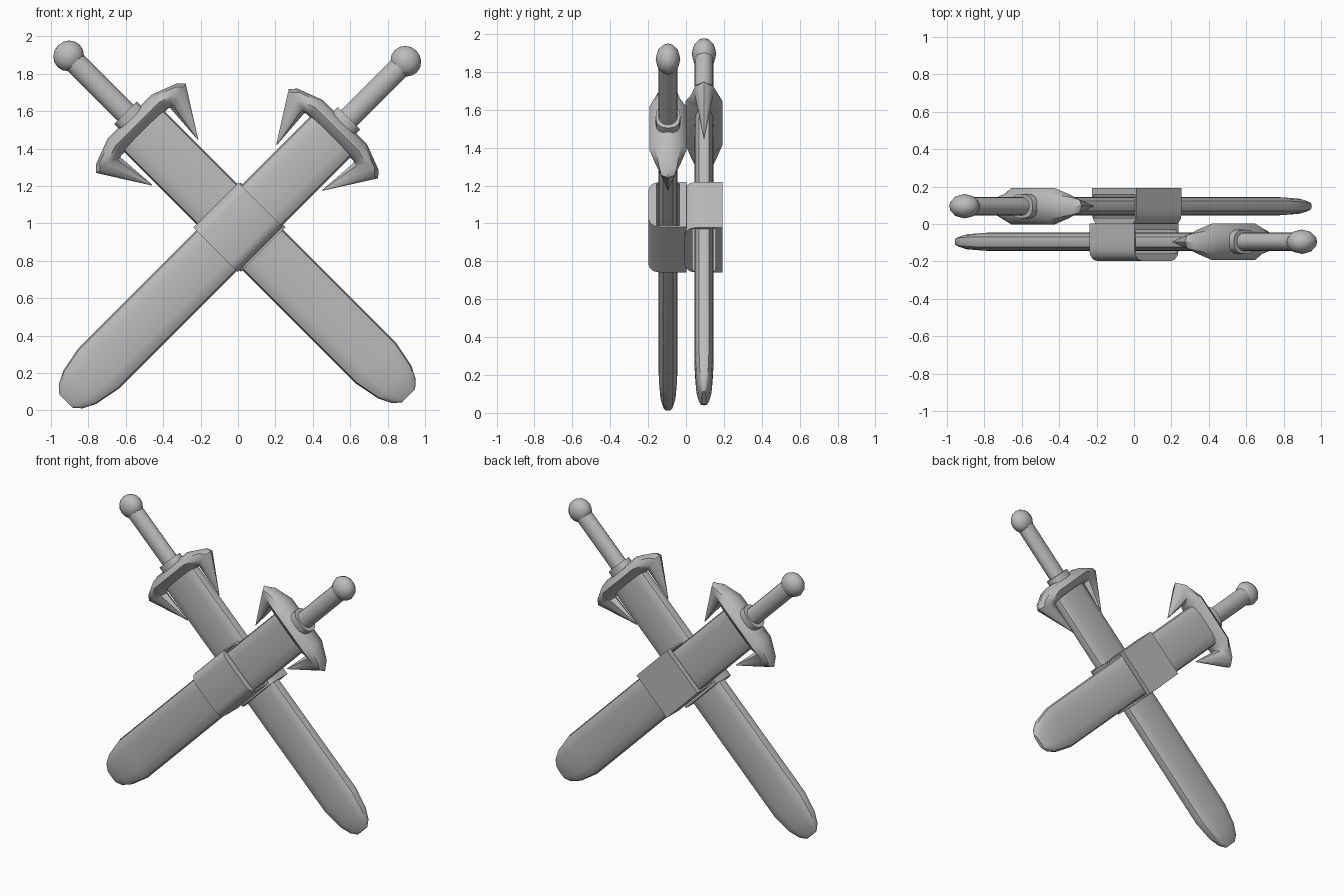
import bpy, bmesh, math
from mathutils import Matrix, Vector

cube = bpy.data.objects.get("Cube")
if cube:
    bpy.data.objects.remove(cube, do_unlink=True)

grey = bpy.data.materials.new("plain_grey")
grey.use_nodes = True
GREY = (0.5, 0.5, 0.5, 1)
grey.diffuse_color = GREY
grey.node_tree.nodes["Principled BSDF"].inputs["Base Color"].default_value = GREY


def finish(bm, name, place, angle):
    """Turn a bmesh into a placed, shaded object."""
    bmesh.ops.recalc_face_normals(bm, faces=bm.faces)
    mesh = bpy.data.meshes.new(name)
    bm.to_mesh(mesh)
    bm.free()
    mesh.materials.append(grey)
    obj = bpy.data.objects.new(name, mesh)
    bpy.context.collection.objects.link(obj)
    obj.matrix_world = place
    bpy.ops.object.select_all(action='DESELECT')
    obj.select_set(True)
    bpy.context.view_layer.objects.active = obj
    bpy.ops.object.shade_smooth_by_angle(angle=math.radians(angle))


def loft(rings, name, place, angle=40, closed=False):
    """Skin a list of rings; cap the ends, or join them into a loop."""
    bm = bmesh.new()
    loops = [[bm.verts.new(p) for p in ring] for ring in rings]
    n = len(loops[0])
    pairs = list(zip(loops, loops[1:]))
    if closed:
        pairs.append((loops[-1], loops[0]))
    else:
        bm.faces.new(loops[0])
        bm.faces.new(loops[-1])
    for a, b in pairs:
        for i in range(n):
            j = (i + 1) % n
            bm.faces.new((a[i], a[j], b[j], b[i]))
    finish(bm, name, place, angle)


def oval(rx, ry, z, power=1.0, n=16):
    """Horizontal ring; a power under 1 makes it squarer."""
    def bend(t):
        return math.copysign(abs(t) ** power, t)
    turns = [math.tau * i / n for i in range(n)]
    return [Vector((rx * bend(math.cos(t)), ry * bend(math.sin(t)), z)) for t in turns]


def rib(inner, outer, depth, n=8):
    """Oval ring spanning two points of the guard's outline."""
    a, b = Vector((inner[0], 0, inner[1])), Vector((outer[0], 0, outer[1]))
    mid, half = (a + b) / 2, (b - a) / 2
    turns = [math.tau * i / n for i in range(n)]
    return [mid + half * math.cos(t) + Vector((0, depth * math.sin(t), 0)) for t in turns]


def build_sword(side, y, tilt, slide, centre_x):
    turn = Matrix.Rotation(math.radians(tilt), 4, 'Y')
    sleeve_place = Matrix.Translation((centre_x, y, 0.98)) @ turn
    place = Matrix.Translation((0.01, y, 0.98)) @ turn @ Matrix.Translation((0, 0, slide))

    # Blade with a rounded tip
    blade = [(0.05, 0.012, -1.295), (0.09, 0.028, -1.26), (0.125, 0.042, -1.19),
             (0.153, 0.05, -1.05), (0.153, 0.05, 0.76)]
    loft([oval(w, d, z, 0.65) for w, d, z in blade], side + "_blade", place)

    # Grip and collar
    loft([oval(0.06, 0.05, z) for z in (0.78, 1.25)], side + "_grip", place)
    loft([oval(0.085, 0.065, z, 0.8) for z in (0.77, 0.845)], side + "_collar", place)

    # Pommel
    bm = bmesh.new()
    bmesh.ops.create_uvsphere(bm, u_segments=12, v_segments=8, radius=1)
    bmesh.ops.scale(bm, vec=(0.084, 0.065, 0.08), verts=bm.verts)
    bmesh.ops.translate(bm, vec=(0, 0, 1.275), verts=bm.verts)
    finish(bm, side + "_pommel", place, 60)

    # Guard with hooked spikes, one half mirrored to the other
    half = [rib((0.171, 0.47), (0.175, 0.47), 0.002),
            rib((0.187, 0.695), (0.338, 0.728), 0.05),
            rib((0.18, 0.70), (0.305, 0.762), 0.065),
            rib((0.165, 0.70), (0.165, 0.815), 0.097)]
    other = [[Vector((-p.x, p.y, p.z)) for p in ring] for ring in reversed(half)]
    loft(half + other, side + "_guard", place, 45)

    # Sleeve: flat behind, rounded at the front edges, open for the blade
    wide, front, back, soft = 0.168, -0.103, 0.097, 0.06
    profile = [(wide, 0), (wide, back), (0.08, back), (0, back)]
    corner = [(wide - soft * (1 - math.cos(t)), front + soft * (1 - math.sin(t)))
              for t in (math.pi / 2, math.pi / 3, math.pi / 6, 0)]
    corner[0:] = [(x, f) for x, f in corner]
    arc = [(wide - soft + soft * math.cos(t), front + soft - soft * math.sin(t))
           for t in (math.pi / 2, math.pi / 3, math.pi / 6, 0)]
    right = [(0, front)] + arc + profile
    left = [(-x, d) for x, d in reversed(right[1:-1])]
    outer = right + left

    def section(z, inside):
        if not inside:
            return [Vector((x, d, z)) for x, d in outer]
        return [Vector((max(-0.157, min(0.157, x)), max(-0.062, min(0.062, d)), z))
                for x, d in outer]
    loft([section(-0.17, False), section(0.17, False),
          section(0.17, True), section(-0.17, True)],
         side + "_sleeve", sleeve_place, 35, closed=True)


build_sword("front", -0.095, 45, -0.02, 0.0)
build_sword("back", 0.095, -45, 0.02, 0.015)
